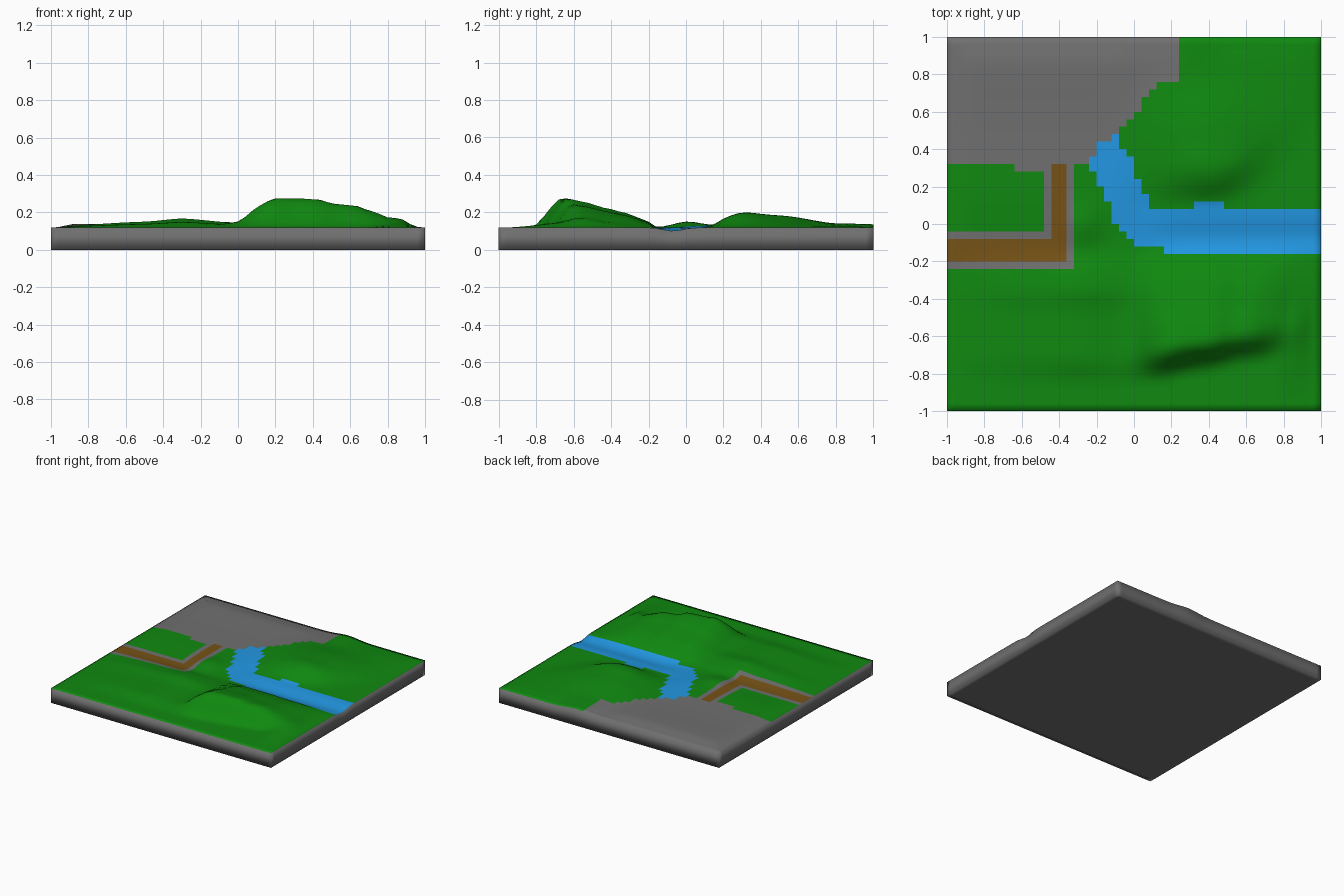
import bpy, bmesh, math

if "Cube" in bpy.data.objects:
    bpy.data.objects.remove(bpy.data.objects["Cube"])

N, CELL, BASE = 50, 0.04, 0.119


def curve(pts, t):
    """Smoothly interpolated profile through (position, value) points."""
    if t <= pts[0][0]:
        return pts[0][1]
    for (a, va), (b, vb) in zip(pts, pts[1:]):
        if t <= b:
            k = (t - a) / (b - a)
            k = 0.5 * k + 0.5 * k * k * (3 - 2 * k)
            return va + (vb - va) * k
    return pts[-1][1]


def step(a, b, t):
    k = min(1, max(0, (t - a) / (b - a)))
    return k * k * (3 - 2 * k)


def bump(x, y, cx, cy, rx, ry, h):
    return h * math.exp(-((x - cx) / rx) ** 2 - ((y - cy) / ry) ** 2)


# South ridge: strength along x, and cross-sections for its high and low ends
RIDGE_X = [(-1, .1), (-.5, .55), (-.3, .85), (0, .42), (.1, .75), (.2, 1),
           (.44, 1), (.5, .86), (.62, .83), (.7, .6), (.8, .2), (1, 0)]
RIDGE_HIGH = [(-.64, .156), (-.55, .138), (-.42, .102), (-.33, .08), (-.23, .045), (-.14, 0)]
RIDGE_LOW = [(-.75, .035), (-.48, .036), (-.35, .058), (-.26, .04), (-.14, 0)]
CLIFF = [(-1, -.77), (-.1, -.79), (.1, -.76), (.35, -.71), (.6, -.66), (1, -.6)]


def height(x, y):
    # ridge with a steep south cliff and a slanted east end
    xs = x - 0.2 * max(0, y + .65) * step(.3, .8, x)
    k = step(-.1, .15, x)
    ridge = curve(RIDGE_LOW, y) * (1 - k) + curve(RIDGE_HIGH, y) * k
    c = curve(CLIFF, x)
    h = curve(RIDGE_X, xs) * ridge * step(c - .08, c + .08, y)
    h += bump(x, y, .86, -.62, .1, .2, .03)
    # hill north of the river
    hill = bump(x, y, .4, .28, .25, .13, .05) + bump(x, y, .38, .5, .34, .24, .062)
    h += hill * step(.06, .2, y) * step(-.2, .12, x) * step(-.3, .05, y - x + .3 - .05)
    # low mounds and flats
    h += bump(x, y, -.27, .0, .09, .1, .028)
    h += .012 * step(-1, -.9, x) * step(-.12, .2, y) * step(.1, -.1, x)
    h += .008 * step(.5, .9, y)
    h *= step(0, .14, 1 - max(abs(x), abs(y)))
    # green shoulder on the back border
    h += bump(x, y, .3, 1, .12, .15, .018)
    # river bed
    h -= .018 * math.exp(-((y + .07) / .07) ** 2) * step(-.05, .3, x)
    return BASE + h


# River: (left, right) cell columns, one pair per row from y = -0.16 upward
RIVER = [(4, 25), (0, 25), (-1, 25), (-2, 25), (-3, 25), (-3, 25), (-3, 2), (-4, 2),
         (-4, 1), (-5, 1), (-5, 0), (-6, 0), (-6, 0), (-5, -1), (-5, -2), (-3, -2)]
GREY, GREEN, BLUE, BROWN = range(4)


def ground(i, j):
    """Material of the cell whose lower-left corner is column i, row j."""
    r = j + 4
    if 0 <= r < len(RIVER) and RIVER[r][0] <= i < RIVER[r][1]:
        return BLUE
    if j == 2 and 8 <= i < 12:
        return BLUE
    # path and its kerbs
    if (-11 <= i < -9 and -5 <= j < 8) or (i < -9 and -5 <= j < -2):
        return BROWN
    if (-12 <= i < -8 and -6 <= j < 8) or (i < -8 and -6 <= j < -1):
        return GREY
    # paved yard
    if j >= 7 and -16 <= i < -12:
        return GREY
    if j >= 8:
        edge = 6 if j >= 19 else min(4, math.floor(-2 + (j - 11) * .78))
        if i < edge:
            return GREY
    return GREEN


def material(name, rgb):
    m = bpy.data.materials.new(name)
    m.diffuse_color = (*rgb, 1)
    m.use_nodes = True
    m.node_tree.nodes["Principled BSDF"].inputs["Base Color"].default_value = m.diffuse_color
    return m


# Solid slab: the flat grid is the underside, its extrusion is the terrain
bm = bmesh.new()
bmesh.ops.create_grid(bm, x_segments=N, y_segments=N, size=1)
under = bm.faces[:]
ext = bmesh.ops.extrude_face_region(bm, geom=under, use_keep_orig=True)["geom"]
for v in (g for g in ext if isinstance(g, bmesh.types.BMVert)):
    v.co.z = height(v.co.x, v.co.y)
for f in (g for g in ext if isinstance(g, bmesh.types.BMFace)):
    c = f.calc_center_median()
    if max(abs(c.x), abs(c.y)) < .999 and c.z > .07:
        f.material_index = ground(math.floor(c.x / CELL), math.floor(c.y / CELL))
bmesh.ops.recalc_face_normals(bm, faces=bm.faces[:])
for f in bm.faces:
    f.smooth = True

me = bpy.data.meshes.new("terrain")
bm.to_mesh(me)
bm.free()
for name, rgb in (("stone", (.16, .16, .16)), ("grass", (.005, .25, .005)),
                  ("water", (.016, .31, .76)), ("dirt", (.18, .085, .008))):
    me.materials.append(material(name, rgb))
bpy.context.collection.objects.link(bpy.data.objects.new("terrain", me))
